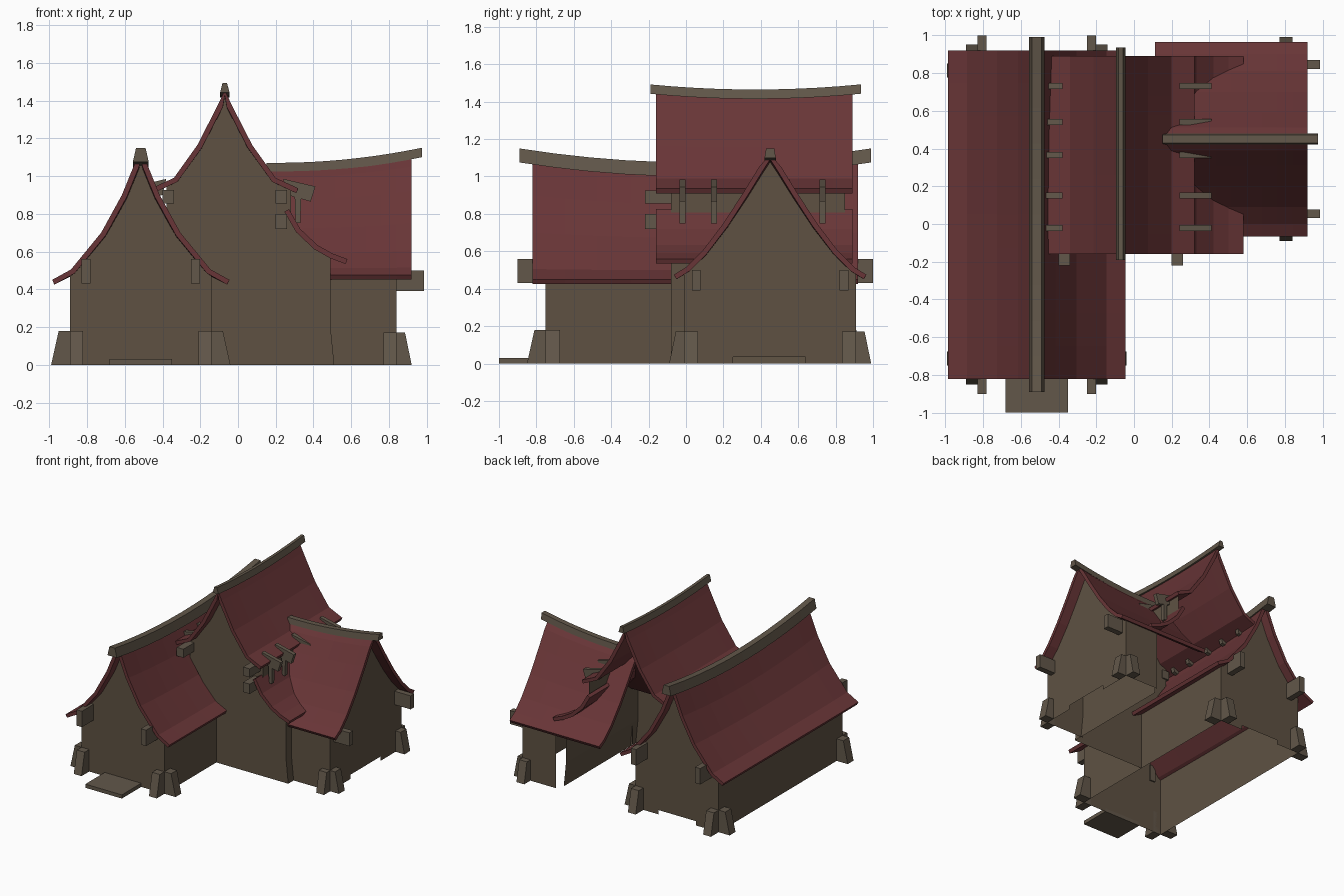
import bpy
from mathutils import Vector

if "Cube" in bpy.data.objects:
    bpy.data.objects.remove(bpy.data.objects["Cube"])


def material(name, rgb):
    m = bpy.data.materials.new(name)
    m.diffuse_color = (*rgb, 1)
    m.use_nodes = True
    m.node_tree.nodes["Principled BSDF"].inputs["Base Color"].default_value = m.diffuse_color
    return m


WALL = material("wall brown", (0.112, 0.083, 0.055))
TIMBER = material("timber brown", (0.122, 0.096, 0.068))
ROOF = material("roof red", (0.140, 0.036, 0.038))


def make(name, verts, faces, mat):
    me = bpy.data.meshes.new(name)
    me.from_pydata(verts, [], faces)
    me.materials.append(mat)
    me.update()
    ob = bpy.data.objects.new(name, me)
    bpy.context.collection.objects.link(ob)
    return ob


def place(axis, centre, u, w, z):
    """u runs across the building, w runs along its ridge axis."""
    return (centre + u, w, z) if axis == 'Y' else (w, centre + u, z)


def prism(name, lower, upper, z0, z1, mat=TIMBER):
    """Block between two rectangles (x0, x1, y0, y1)."""
    v = []
    for (a, b, c, d), z in ((lower, z0), (upper, z1)):
        v += [(a, c, z), (b, c, z), (b, d, z), (a, d, z)]
    f = [(3, 2, 1, 0), (4, 5, 6, 7)] + [(i, (i + 1) % 4, (i + 1) % 4 + 4, i + 4) for i in range(4)]
    return make(name, v, f, mat)


def box(name, x0, x1, y0, y1, z0, z1, mat=TIMBER):
    r = (x0, x1, y0, y1)
    return prism(name, r, r, z0, z1, mat)


def mirrored(half):
    return [(-u, z) for u, z in reversed(half[1:])] + list(half)


def underside(prof, t=0.028):
    out = []
    for i, p in enumerate(prof):
        a, b = Vector(prof[max(i - 1, 0)]), Vector(prof[min(i + 1, len(prof) - 1)])
        d = (b - a).normalized()
        out.append((p[0] + d.y * t, p[1] - d.x * t))
    return out


def loft(name, axis, centre, rings, mat):
    """Solid skinned through closed rings [(w, [(u, z), ...]), ...]."""
    n = len(rings[0][1])
    v = [place(axis, centre, u, w, z) for w, ring in rings for u, z in ring]
    f = []
    for k in range(len(rings) - 1):
        for i in range(n):
            j = (i + 1) % n
            f.append((k * n + i, k * n + j, (k + 1) * n + j, (k + 1) * n + i))
    # end strips pair top points with underside points
    for base in (0, (len(rings) - 1) * n):
        f += [(base + i, base + i + 1, base + n - 2 - i, base + n - 1 - i) for i in range(n // 2 - 1)]
    ob = make(name, v, f, mat)
    import bmesh
    bm = bmesh.new()
    bm.from_mesh(ob.data)
    bmesh.ops.recalc_face_normals(bm, faces=bm.faces)
    bm.to_mesh(ob.data)
    bm.free()
    return ob


def sagged(prof, s):
    lo, hi = min(z for _, z in prof), max(z for _, z in prof)
    return [(u, z - s * (z - lo) / (hi - lo)) for u, z in prof]


def roof(name, axis, centre, prof, w0, w1, sag=lambda w: 0, steps=10):
    rings = []
    for k in range(steps + 1):
        w = w0 + (w1 - w0) * k / steps
        p = sagged(prof, sag(w))
        rings.append((w, p + underside(p)[::-1]))
    return loft(name, axis, centre, rings, ROOF)


def ridge(name, axis, centre, w0, w1, half_low, half_top, height, top, steps=10):
    rings = []
    for k in range(steps + 1):
        w = w0 + (w1 - w0) * k / steps
        z = top(w)
        rings.append((w, [(-half_top, z), (half_top, z), (half_low, z - height), (-half_low, z - height)]))
    return loft(name, axis, centre, rings, TIMBER)


def gable(name, axis, centre, prof, hw, w, sag=0, notch=None):
    under = underside(sagged(prof, sag))
    inner = [p for p in under if abs(p[0]) < hw - 0.005]
    (u0, z0), (u1, z1) = [next(p for p in under[::-1] if p[0] < hw), next(p for p in under if p[0] >= hw)]
    ze = z0 + (z1 - z0) * (hw - u0) / (u1 - u0)
    pts = [(-hw, 0), (-hw, ze)] + inner + [(hw, ze), (hw, 0)]
    if notch:
        pts += [(notch[1], 0), (notch[1], 0.035), (notch[0], 0.035), (notch[0], 0)]
    make(name, [place(axis, centre, u, w, z) for u, z in pts], [range(len(pts))], WALL)
    return ze


def sheet(name, axis, centre, u, w0, w1, z1):
    make(name, [place(axis, centre, u, w, z) for w, z in ((w0, 0), (w1, 0), (w1, z1), (w0, z1))],
         [(0, 1, 2, 3)], WALL)


# Long left wing
LX = -0.515
left = mirrored([(0, 1.12), (0.035, 1.06), (0.1, 0.9), (0.21, 0.7), (0.37, 0.505), (0.47, 0.45)])
left_sag = lambda w: 0.075 * (1 - ((w - 0.05) / 0.87) ** 2)
roof("left_wing_roof", 'Y', LX, left, -0.82, 0.92, left_sag)
ridge("left_wing_ridge", 'Y', LX, -0.89, 0.99, 0.042, 0.025, 0.075,
      lambda w: 1.075 + 0.075 * ((w - 0.05) / 0.94) ** 2)
ze = gable("left_wing_front_wall", 'Y', LX, left, 0.375, -0.75, left_sag(-0.75))
gable("left_wing_back_wall", 'Y', LX, left, 0.375, 0.85, left_sag(0.85), (-0.17, 0.17))
for s in (-1, 1):
    sheet("left_wing_side_wall", 'Y', LX, s * 0.375, -0.75, 0.85, ze)
    for y0, y1 in ((-0.9, -0.74), (0.84, 1.0)):
        x = LX + s * 0.29
        box("left_wing_beam", x - 0.024, x + 0.024, y0, y1, 0.43, 0.56)
box("front_step", -0.68, -0.35, -1.0, -0.75, 0, 0.03)

# Right wing, ridge running along x
RY = 0.45
right = mirrored([(0, 1.12), (0.06, 1.05), (0.14, 0.92), (0.25, 0.75), (0.36, 0.605), (0.45, 0.515), (0.515, 0.475)])
right_sag = lambda w: 0.065 * (1 - (max(w - 0.2, 0) / 0.72) ** 2)
roof("right_wing_roof", 'X', RY, right, 0.11, 0.92, right_sag)
ridge("right_wing_ridge", 'X', RY, 0.15, 0.975, 0.03, 0.022, 0.05,
      lambda w: 1.07 + 0.08 * (max(w - 0.2, 0) / 0.775) ** 2)
ze = gable("right_wing_end_wall", 'X', RY, right, 0.46, 0.84, right_sag(0.84), (-0.2, 0.19))
for s, x0 in ((-1, 0.49), (1, 0.54)):
    sheet("right_wing_side_wall", 'X', RY, s * 0.46, x0, 0.84, ze)
    y = RY + s * 0.395
    box("right_wing_beam", 0.83, 0.985, y - 0.023, y + 0.023, 0.39, 0.5)


# Pairs of tapered buttresses at the outer corners
def buttresses(x, y, sx, sy, h, out, top):
    def rect(o, along_x):
        if along_x:
            xs, ys = (x, x + sx * o), (y, y - sy * 0.075)
        else:
            xs, ys = (x, x - sx * 0.07), (y, y + sy * o)
        return (min(xs), max(xs), min(ys), max(ys))
    for a in (True, False):
        prism("corner_buttress", rect(out, a), rect(top, a), 0, h)


for sx in (-1, 1):
    for y, sy in ((-0.75, -1), (0.85, 1)):
        buttresses(LX + sx * 0.375, y, sx, sy, 0.18, 0.1, 0.06)
for sy in (-1, 1):
    buttresses(0.84, RY + sy * 0.46, 1, sy, 0.17, 0.08, 0.045)

# Tall middle hall, open at the back
MX = -0.07
mid = mirrored([(0, 1.455), (0.035, 1.38), (0.145, 1.165), (0.27, 0.99), (0.39, 0.935)])
mid_sag = lambda w: 0.015 * (1 - ((w - 0.37) / 0.53) ** 2)
roof("middle_roof", 'Y', MX, mid, -0.16, 0.89, mid_sag)
ridge("middle_ridge", 'Y', MX, -0.19, 0.935, 0.025, 0.012, 0.05,
      lambda w: 1.465 + 0.027 * ((w - 0.37) / 0.56) ** 2)
skirt = [(0.27, 0.825), (0.33, 0.72), (0.42, 0.635), (0.5, 0.59), (0.58, 0.56)]
roof("middle_lower_roof", 'Y', 0, skirt, -0.16, 0.89, steps=1)
top = [(MX + u, z) for u, z in underside(mid)[1:-1]]
front = [(-0.14, 0), (-0.14, 0.45), (-0.38, 0.8), (-0.38, 0.95)] + top + [
    (0.28, 0.93), (0.28, 0.79), (0.32, 0.7), (0.41, 0.61), (0.49, 0.565), (0.49, 0.2), (0.51, 0)]
make("middle_front_wall", [(x, -0.08, z) for x, z in front], [range(len(front))], WALL)
side = [(0.51, 0), (0.49, 0.2), (0.49, 0.565)]
make("middle_side_wall", [(x, y, z) for x, z in side for y in (-0.08, 0.85)],
     [(0, 1, 3, 2), (2, 3, 5, 4)], WALL)
make("middle_upper_wall", [(0.28, -0.08, 0.79), (0.28, 0.85, 0.79), (0.28, 0.85, 0.93), (0.28, -0.08, 0.93)],
     [(0, 1, 2, 3)], WALL)
for x0, z0 in ((0.2, 0.72), (0.2, 0.855), (-0.4, 0.855)):
    box("middle_beam", x0, x0 + 0.06, -0.22, -0.07, z0, z0 + 0.07 + (0.01 if z0 < 0.8 else 0))

# Eave brackets: sloping arm and brace on both sides of the hall
arm = [(0.31, 0.985), (0.48, 0.945), (0.455, 0.865), (0.33, 0.9)]
brace = [(0.37, 0.9), (0.405, 0.88), (0.4, 0.75), (0.375, 0.75)]
for s in (-1, 1):
    for y in (-0.02, 0.15, 0.365, 0.54, 0.73):
        for part, poly in (("eave_bracket_arm", arm), ("eave_bracket_brace", brace)):
            loft(part, 'Y', MX, [(w, [(s * u, z) for u, z in poly]) for w in (y - 0.016, y + 0.016)], TIMBER)
